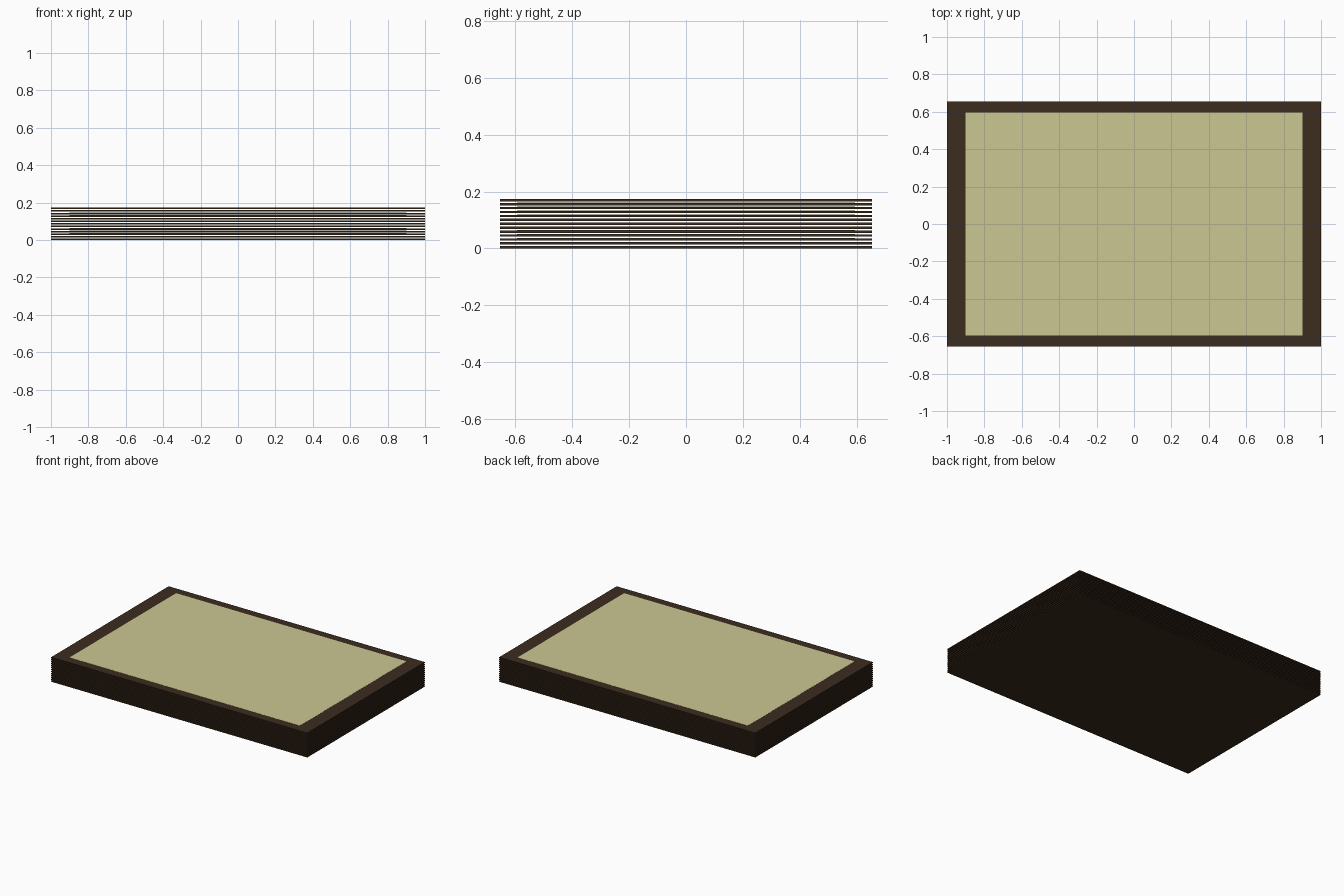
import bpy

if "Cube" in bpy.data.objects:
    bpy.data.objects.remove(bpy.data.objects["Cube"])

COUNT = 13          # cards in the stack
PITCH = 0.0138      # spacing between cards
THICK = 0.008       # card thickness
PANEL = 0.001       # raised face panel thickness


def material(name, rgb):
    m = bpy.data.materials.new(name)
    m.diffuse_color = (*rgb, 1)
    m.use_nodes = True
    m.node_tree.nodes["Principled BSDF"].inputs["Base Color"].default_value = m.diffuse_color
    return m


brown = material("dark_brown", (0.045, 0.025, 0.013))
cream = material("pale_olive", (0.60, 0.57, 0.29))


def slab(name, sx, sy, z0, z1, mat):
    bpy.ops.mesh.primitive_cube_add(size=1, location=(0, 0, (z0 + z1) / 2))
    ob = bpy.context.object
    ob.name = name
    ob.scale = (sx, sy, z1 - z0)
    bpy.ops.object.transform_apply(location=False, rotation=False, scale=True)
    ob.data.materials.append(mat)
    return ob


# Stack of separate thin cards, each with a pale inset face on top
for i in range(COUNT):
    z = i * PITCH
    slab(f"card_{i + 1}", 2.0, 1.31, z, z + THICK, brown)
    slab(f"card_face_{i + 1}", 1.80, 1.19, z + THICK, z + THICK + PANEL, cream)
